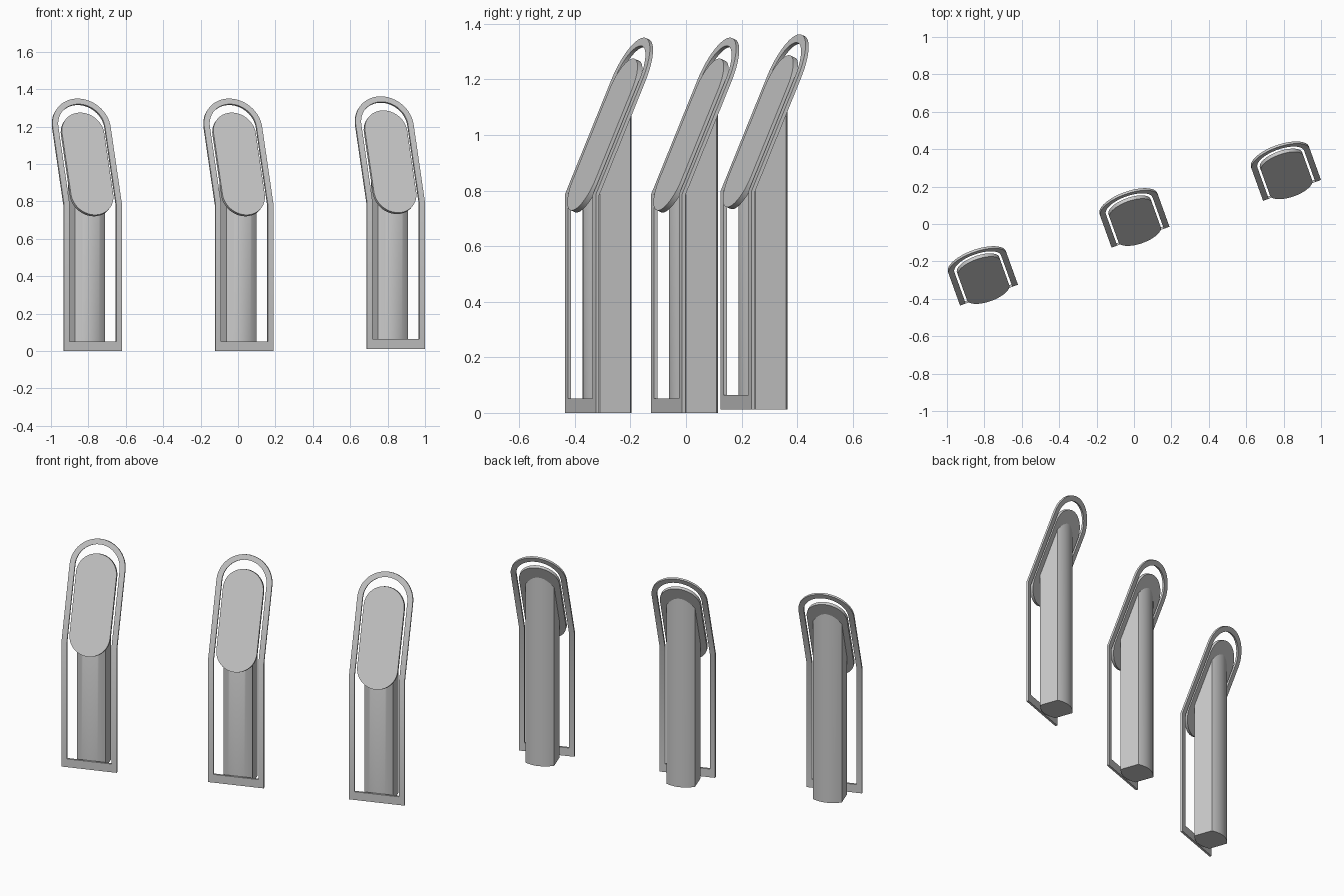
import bpy, bmesh
from math import sin, cos, pi, radians
from mathutils import Matrix, Vector

if "Cube" in bpy.data.objects:
    bpy.data.objects.remove(bpy.data.objects["Cube"])

TILT = radians(23.3)      # backward lean of the upper part
BEND, FRONT = 0.785, -0.078   # height of the bend, front plane
CX = 0.009                # centre line of each unit


def lean(u, s, d):
    """Point on the leaning plane: u across, s up the slope, d behind it."""
    return Vector((CX + u, FRONT + s * sin(TILT) + d * cos(TILT),
                   BEND + s * cos(TILT) - d * sin(TILT)))


def arc(r, centre, a0, a1, n):
    return [(r * cos(a0 + (a1 - a0) * i / n), centre + r * sin(a0 + (a1 - a0) * i / n))
            for i in range(n + 1)]


def finish(bm, name):
    bmesh.ops.recalc_face_normals(bm, faces=bm.faces)
    me = bpy.data.meshes.new(name)
    bm.to_mesh(me)
    bm.free()
    ob = bpy.data.objects.new(name, me)
    bpy.context.collection.objects.link(ob)
    bpy.ops.object.select_all(action='DESELECT')
    bpy.context.view_layer.objects.active = ob
    ob.select_set(True)
    bpy.ops.object.shade_smooth_by_angle(angle=radians(30))
    return ob


def prism(bm, front, back):
    a = [bm.verts.new(p) for p in front]
    b = [bm.verts.new(p) for p in back]
    n = len(a)
    bm.faces.new(a)
    bm.faces.new(b)
    for i in range(n):
        j = (i + 1) % n
        bm.faces.new((a[i], a[j], b[j], b[i]))


def make_frame(depth=0.013, outer=0.1645, bar=0.032, top=1.35):
    # Flat loop, upright below the bend and leaning above it
    centre = (top - BEND) / cos(TILT) - outer

    def loop(r, bottom, d):
        flat = [(r, bottom - BEND), (r, 0)] + arc(r, centre, 0, pi, 32) + [(-r, 0), (-r, bottom - BEND)]
        pts = []
        for u, s in flat:
            if s > 0:
                pts.append(lean(u, s, d))
            else:
                dz = d * sin(TILT / 2) / cos(TILT / 2) if s == 0 else 0
                pts.append(Vector((CX + u, FRONT + d, BEND + s - dz)))
        return pts

    bm = bmesh.new()
    rings = [[bm.verts.new(p) for p in loop(*a)] for a in (
        (outer, 0, 0), (outer - bar, 0.052, 0), (outer - bar, 0.052, depth), (outer, 0, depth))]
    n = len(rings[0])
    for k in range(4):
        p, q = rings[k], rings[(k + 1) % 4]
        for i in range(n):
            j = (i + 1) % n
            bm.faces.new((p[i], p[j], q[j], q[i]))
    return finish(bm, "frame")


def make_panel(r=0.12, low=-0.065, high=0.53, front=-0.008, back=0.012):
    # Pill-shaped leaning screen panel
    flat = arc(r, high - r, 0, pi, 32) + arc(r, low + r, pi, 2 * pi, 32)
    bm = bmesh.new()
    prism(bm, [lean(u, s, front) for u, s in flat], [lean(u, s, back) for u, s in flat])
    return finish(bm, "panel")


def make_column(half=0.085, v0=-0.033, v1=0.083, bulge=0.027, n=16):
    # Column with flat sides and bowed front and back, cut off along the panel
    us = [half * (2 * i / n - 1) for i in range(n + 1)]
    bow = [bulge * (1 - (u / half) ** 2) for u in us]
    plan = [(u, v0 - b) for u, b in zip(us, bow)]
    plan += [(-u, v1 + b) for u, b in zip(us, bow)]
    bm = bmesh.new()
    prism(bm, [(CX + u, v, 0) for u, v in plan], [(CX + u, v, 1.5) for u, v in plan])
    cut = bmesh.ops.bisect_plane(bm, geom=bm.verts[:] + bm.edges[:] + bm.faces[:],
                                 plane_co=lean(0, 0, 0.006), plane_no=(0, -cos(TILT), sin(TILT)),
                                 clear_outer=True)
    edges = [e for e in cut['geom_cut'] if isinstance(e, bmesh.types.BMEdge)]
    bmesh.ops.contextual_create(bm, geom=edges)
    return finish(bm, "column")


# Three identical units standing in a staggered row
parts = [make_frame(), make_panel(), make_column()]
turn = Matrix.Rotation(radians(19.8), 4, 'Z')
spots = {"left": (-0.81, -0.31, 0), "middle": (0, 0, 0), "right": (0.81, 0.25, 0.012)}
for part in parts:
    base = part.name
    for i, (side, pos) in enumerate(spots.items()):
        ob = part if i == 0 else part.copy()
        if i:
            bpy.context.collection.objects.link(ob)
        ob.name = f"{side}_{base}"
        ob.matrix_world = Matrix.Translation(pos) @ turn
